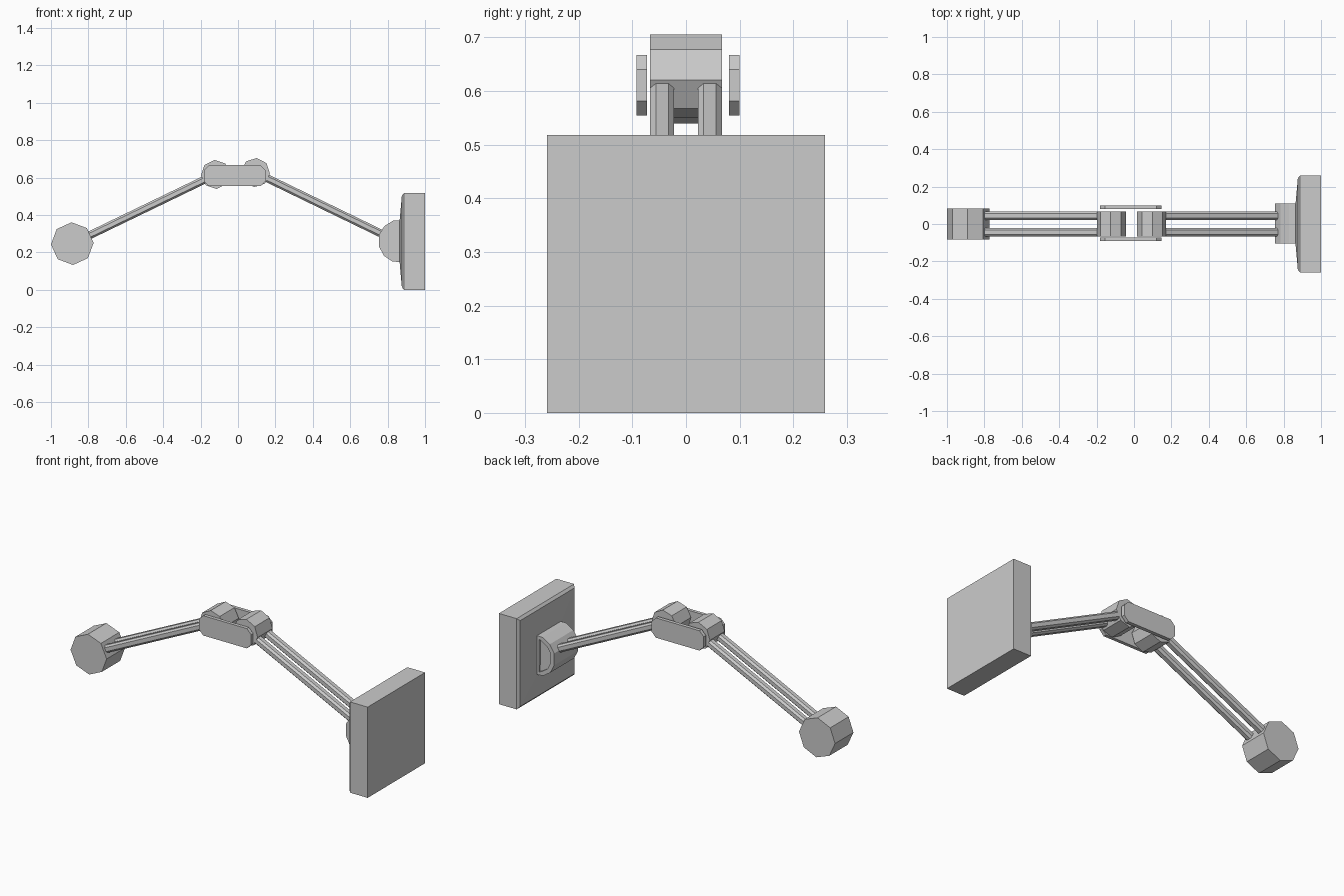
import bpy, bmesh, math
from mathutils import Vector, Matrix

if "Cube" in bpy.data.objects:
    bpy.data.objects.remove(bpy.data.objects["Cube"])


def finish(name, bm):
    bmesh.ops.recalc_face_normals(bm, faces=bm.faces)
    mesh = bpy.data.meshes.new(name)
    bm.to_mesh(mesh)
    bm.free()
    obj = bpy.data.objects.new(name, mesh)
    bpy.context.collection.objects.link(obj)
    return obj


def extrude_profile(name, points, y0, y1, recess=False):
    """Extrude an x/z outline along y, optionally recessing the +y side."""
    bm = bmesh.new()
    face = bm.faces.new([bm.verts.new((x, y0, z)) for x, z in points])
    ext = bmesh.ops.extrude_face_region(bm, geom=[face])["geom"]
    bmesh.ops.translate(bm, vec=(0, y1 - y0, 0),
                        verts=[g for g in ext if isinstance(g, bmesh.types.BMVert)])
    bmesh.ops.recalc_face_normals(bm, faces=bm.faces)
    if recess:
        side = [f for f in bm.faces if f.normal.y > 0.9]
        bmesh.ops.inset_region(bm, faces=side, thickness=0.024)
        ext = bmesh.ops.extrude_face_region(bm, geom=side)["geom"]
        bmesh.ops.translate(bm, vec=(0, -0.012, 0),
                            verts=[g for g in ext if isinstance(g, bmesh.types.BMVert)])
        bmesh.ops.delete(bm, geom=side, context="FACES")
    return finish(name, bm)


def octagon(center, radius, start, count=8):
    return [(center[0] + radius * math.cos(math.radians(start + 45 * i)),
             center[1] + radius * math.sin(math.radians(start + 45 * i)))
            for i in range(count)]


def rod(name, a, b, y):
    """Chamfered square rod between two x/z points."""
    w, c = 0.0225, 0.011
    pts = [(w, w - c), (w - c, w), (c - w, w), (-w, w - c),
           (-w, c - w), (c - w, -w), (w - c, -w), (w, c - w)]
    d = Vector((b[0] - a[0], 0, b[1] - a[1]))
    side = Vector((0, 1, 0))
    up = d.cross(side).normalized()
    start = Vector((a[0], y, a[1]))
    bm = bmesh.new()
    face = bm.faces.new([bm.verts.new(start + side * u + up * v * 0.93) for u, v in pts])
    ext = bmesh.ops.extrude_face_region(bm, geom=[face])["geom"]
    bmesh.ops.translate(bm, vec=d, verts=[g for g in ext if isinstance(g, bmesh.types.BMVert)])
    return finish(name, bm)


SHOULDER, ELBOW_A = (-0.886, 0.247), (-0.12, 0.617)
ELBOW_B, WRIST = (0.093, 0.627), (0.86, 0.255)

# Octagonal joint drums
extrude_profile("shoulder_drum", octagon(SHOULDER, 0.114, 2), -0.082, 0.084)
extrude_profile("elbow_drum_left", octagon(ELBOW_A, 0.078, 4), -0.067, 0.067)
extrude_profile("elbow_drum_right", octagon(ELBOW_B, 0.078, -5), -0.067, 0.067)

# Paired arm rods
for side, y in (("front", -0.0445), ("back", 0.0445)):
    rod("upper_rod_" + side, SHOULDER, ELBOW_A, y)
    rod("lower_rod_" + side, ELBOW_B, WRIST, y)

# Elbow side plates with clipped corners
x0, x1, z0, z1, c = -0.182, 0.147, 0.554, 0.667, 0.027
plate = [(x0 + c, z0), (x1 - c, z0), (x1, z0 + c), (x1, z1 - c),
         (x1 - c, z1), (x0 + c, z1), (x0, z1 - c), (x0, z0 + c)]
extrude_profile("elbow_plate_front", plate, -0.092, -0.073)
extrude_profile("elbow_plate_back", plate, 0.080, 0.100)

# Wrist bracket (half octagon against the panel) and its inner hub
half = [(0.868, 0.37), (0.83, 0.37), (0.784, 0.342), (0.755, 0.298), (0.755, 0.23),
        (0.78, 0.182), (0.825, 0.152), (0.868, 0.148)]
extrude_profile("wrist_bracket", half, -0.105, 0.110, recess=True)

# Square end panel with a faintly domed rear
bm = bmesh.new()
loops = []
for x, h in ((0.864, 0.11), (0.876, 0.245), (0.888, 0.259), (1.0, 0.259)):
    loops.append([bm.verts.new((x, sy * h, 0.259 + sz * h))
                  for sy, sz in ((-1, -1), (1, -1), (1, 1), (-1, 1))])
for a, b in zip(loops, loops[1:]):
    for i in range(4):
        j = (i + 1) % 4
        bm.faces.new((a[i], a[j], b[j], b[i]))
bm.faces.new(loops[0])
bm.faces.new(loops[-1])
finish("end_panel", bm)
